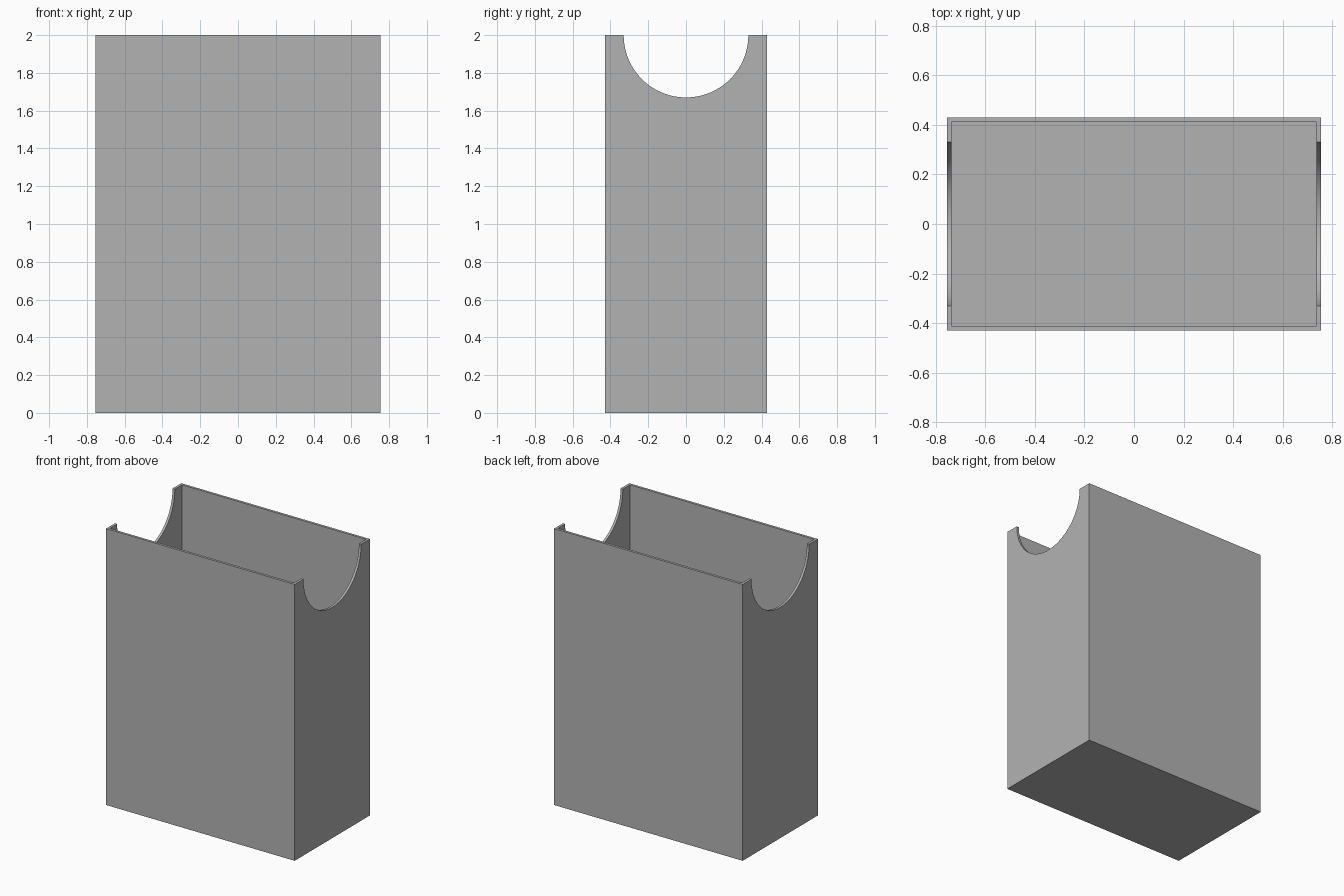
import bpy
import math
from mathutils import Matrix

WIDTH, DEPTH, HEIGHT = 1.51, 0.86, 2.0
WALL = 0.018
NOTCH_RADIUS = 0.33

if "Cube" in bpy.data.objects:
    bpy.data.objects.remove(bpy.data.objects["Cube"], do_unlink=True)


def box(name, size, bottom):
    bpy.ops.mesh.primitive_cube_add(size=1)
    obj = bpy.context.object
    obj.name = name
    obj.data.transform(Matrix.Diagonal((*size, 1)))
    obj.data.transform(Matrix.Translation((0, 0, bottom + size[2] / 2)))
    return obj


def cut(target, cutter):
    cutter.hide_render = True
    mod = target.modifiers.new(cutter.name, 'BOOLEAN')
    mod.operation = 'DIFFERENCE'
    mod.solver = 'EXACT'
    mod.object = cutter
    bpy.context.view_layer.objects.active = target
    bpy.ops.object.modifier_apply(modifier=mod.name)
    bpy.data.objects.remove(cutter, do_unlink=True)


# Flat grey material
grey = bpy.data.materials.new("plain grey")
grey.use_nodes = True
colour = (0.45, 0.45, 0.45, 1)
grey.diffuse_color = colour
grey.node_tree.nodes["Principled BSDF"].inputs["Base Color"].default_value = colour

# Open-topped box
holder = box("open_box", (WIDTH, DEPTH, HEIGHT), 0)
cut(holder, box("cavity", (WIDTH - 2 * WALL, DEPTH - 2 * WALL, HEIGHT), WALL))

# Half-round finger notches through both end walls
bpy.ops.mesh.primitive_cylinder_add(vertices=96, radius=NOTCH_RADIUS, depth=WIDTH + 1,
                                    location=(0, 0, HEIGHT),
                                    rotation=(0, math.pi / 2, 0))
bpy.context.object.name = "notch"
cut(holder, bpy.context.object)

holder.data.materials.clear()
holder.data.materials.append(grey)

# Smooth notch rims, sharp box edges
bpy.ops.object.select_all(action='DESELECT')
holder.select_set(True)
bpy.context.view_layer.objects.active = holder
bpy.ops.object.shade_smooth_by_angle(angle=math.radians(30))
